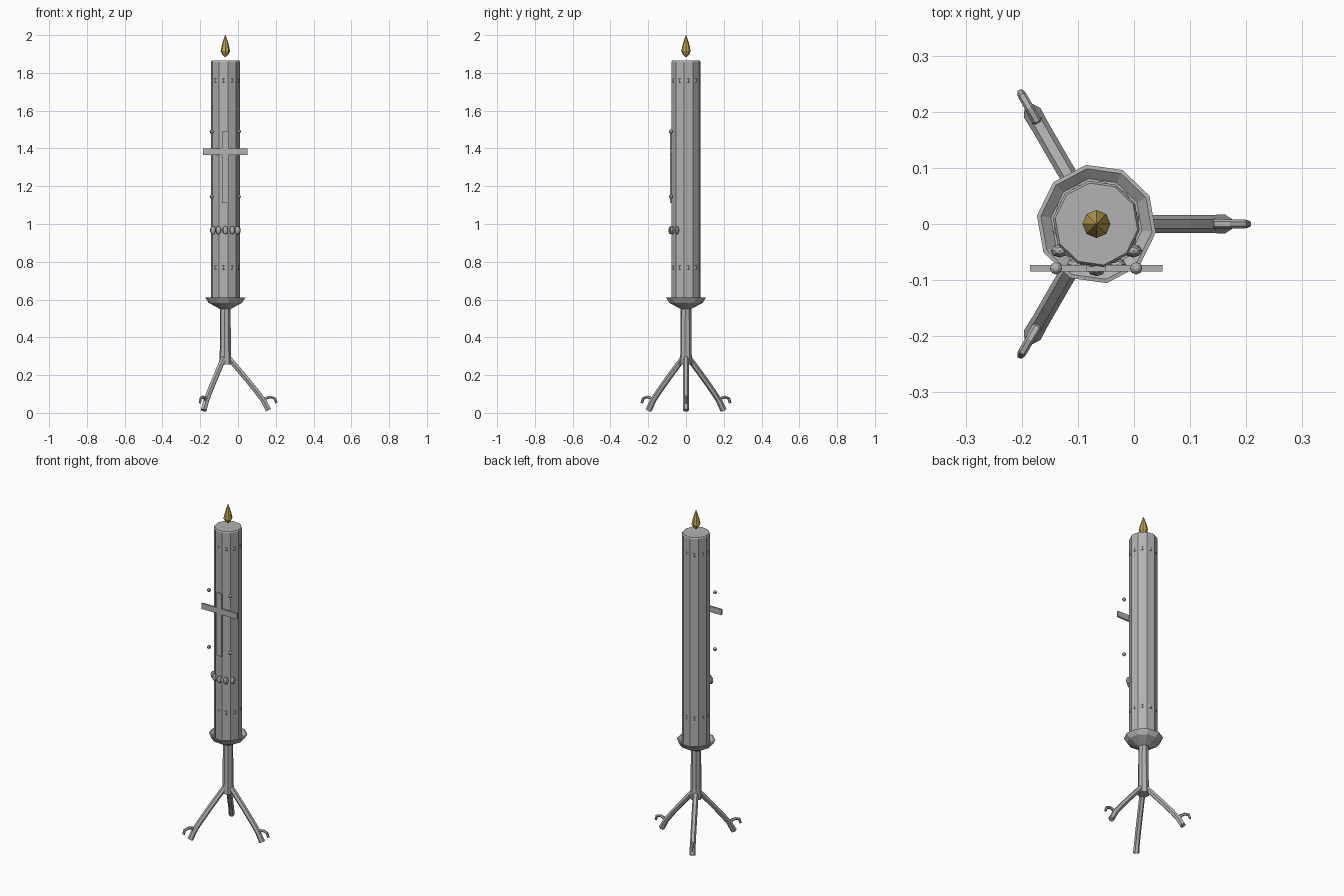
import bpy, bmesh
from math import sin, cos, radians, pi
from mathutils import Vector, Matrix

if "Cube" in bpy.data.objects:
    bpy.data.objects.remove(bpy.data.objects["Cube"])

AXIS = Vector((-0.067, 0, 0))   # the candle stands off centre
PHASE = radians(-8)


def material(name, rgb):
    m = bpy.data.materials.new(name)
    m.use_nodes = True
    m.diffuse_color = (*rgb, 1)
    m.node_tree.nodes["Principled BSDF"].inputs["Base Color"].default_value = (*rgb, 1)
    return m


GREY = material("grey", (0.45, 0.45, 0.45))
GOLD = material("gold", (0.52, 0.36, 0.08))


def finish(name, bm, mat=GREY):
    bmesh.ops.recalc_face_normals(bm, faces=bm.faces)
    mesh = bpy.data.meshes.new(name)
    bm.to_mesh(mesh)
    bm.free()
    mesh.materials.append(mat)
    obj = bpy.data.objects.new(name, mesh)
    bpy.context.collection.objects.link(obj)
    return obj


def skin(bm, rings, closed=False):
    """Join rings of points with quads and cap the ends."""
    rings = [[bm.verts.new(p) for p in ring] for ring in rings]
    n = len(rings[0])
    pairs = list(zip(rings, rings[1:]))
    if closed:
        pairs.append((rings[-1], rings[0]))
    for a, b in pairs:
        for i in range(n):
            j = (i + 1) % n
            bm.faces.new((a[i], a[j], b[j], b[i]))
    if not closed:
        bm.faces.new(rings[0])
        bm.faces.new(rings[-1])


def lathe(name, profile, sides=10, phase=PHASE, mat=GREY, closed=False):
    bm = bmesh.new()
    angles = [phase + 2 * pi * i / sides for i in range(sides)]
    skin(bm, [[AXIS + Vector((r * cos(a), r * sin(a), z)) for a in angles]
              for r, z in profile], closed)
    return finish(name, bm, mat)


def tube(name, path, turn, sides=6):
    """Sweep a polygon along (distance, height, radius) points in an upright plane."""
    bm = bmesh.new()
    rot = Matrix.Rotation(turn, 3, "Z")
    pts = [Vector((d, 0, z)) for d, z, r in path]
    rings = []
    for i, p in enumerate(pts):
        t = (pts[min(i + 1, len(pts) - 1)] - pts[max(i - 1, 0)]).normalized()
        side = Vector((0, 1, 0))
        up = t.cross(side)
        r = path[i][2]
        angles = [2 * pi * k / sides for k in range(sides)]
        rings.append([AXIS + rot @ (p + side * r * cos(a) + up * r * sin(a))
                      for a in angles])
    skin(bm, rings)
    return finish(name, bm)


def box(name, centre, size):
    bm = bmesh.new()
    bmesh.ops.create_cube(bm, size=1)
    bmesh.ops.scale(bm, vec=size, verts=bm.verts)
    bmesh.ops.translate(bm, vec=centre, verts=bm.verts)
    return finish(name, bm)


def bead(name, centre, size):
    bm = bmesh.new()
    bmesh.ops.create_uvsphere(bm, u_segments=8, v_segments=6, radius=1)
    bmesh.ops.scale(bm, vec=size, verts=bm.verts)
    bmesh.ops.translate(bm, vec=centre, verts=bm.verts)
    return finish(name, bm)


# Candle, flame, drip pan and stem
lathe("candle", [(0.078, 0.595), (0.078, 1.858), (0.074, 1.865)])
lathe("flame", [(0.004, 1.885), (0.017, 1.898), (0.025, 1.915), (0.019, 1.945),
                (0.009, 1.978), (0.001, 2.0)], sides=8, phase=0, mat=GOLD)
lathe("drip_pan", [(0.028, 0.55), (0.09, 0.583), (0.107, 0.61), (0.1, 0.611),
                   (0.082, 0.597)])
lathe("stem", [(0.034, 0.255), (0.03, 0.32), (0.028, 0.56)], sides=8)

# Thin bands near both ends of the candle
for name, z in (("lower_band", 0.77), ("upper_band", 1.76)):
    lathe(name, [(0.073, z - 0.012), (0.0775, z - 0.008), (0.0775, z + 0.008),
                 (0.073, z + 0.012)], phase=PHASE + pi / 10, closed=True)

# Cross on the front
box("cross_upright", (-0.068, -0.079, 1.3), (0.034, 0.011, 0.38))
box("cross_arm", (-0.067, -0.079, 1.382), (0.236, 0.011, 0.034))

# Four studs around the cross
for side, dx in (("right", -0.072), ("left", 0.071)):
    for level, z in (("lower", 1.145), ("upper", 1.49)):
        bead(f"{level}_{side}_stud", AXIS + Vector((dx, -0.079, z)), (0.011, 0.011, 0.011))

# Row of oval beads wrapped round the front
for i in range(5):
    a = radians(-90 + (i - 2) * 27)
    bead(f"bead_{i + 1}", AXIS + Vector((0.081 * cos(a), 0.081 * sin(a), 0.967)),
         (0.016, 0.012, 0.022))

# Three legs, each ending in a curled claw
LEG = [(0.01, 0.3, 0.015), (0.035, 0.27, 0.016), (0.1, 0.194, 0.016),
       (0.163, 0.117, 0.016), (0.2, 0.068, 0.016), (0.229, 0.014, 0.017)]
CLAW = [(0.208, 0.045, 0.013), (0.204, 0.06, 0.011), (0.215, 0.078, 0.009),
        (0.238, 0.084, 0.008), (0.262, 0.076, 0.008), (0.27, 0.052, 0.007)]
for i, name in enumerate(("left", "back", "front")):
    turn = radians(120 * i)
    tube(f"{name}_leg", LEG, turn)
    tube(f"{name}_claw", CLAW, turn)
